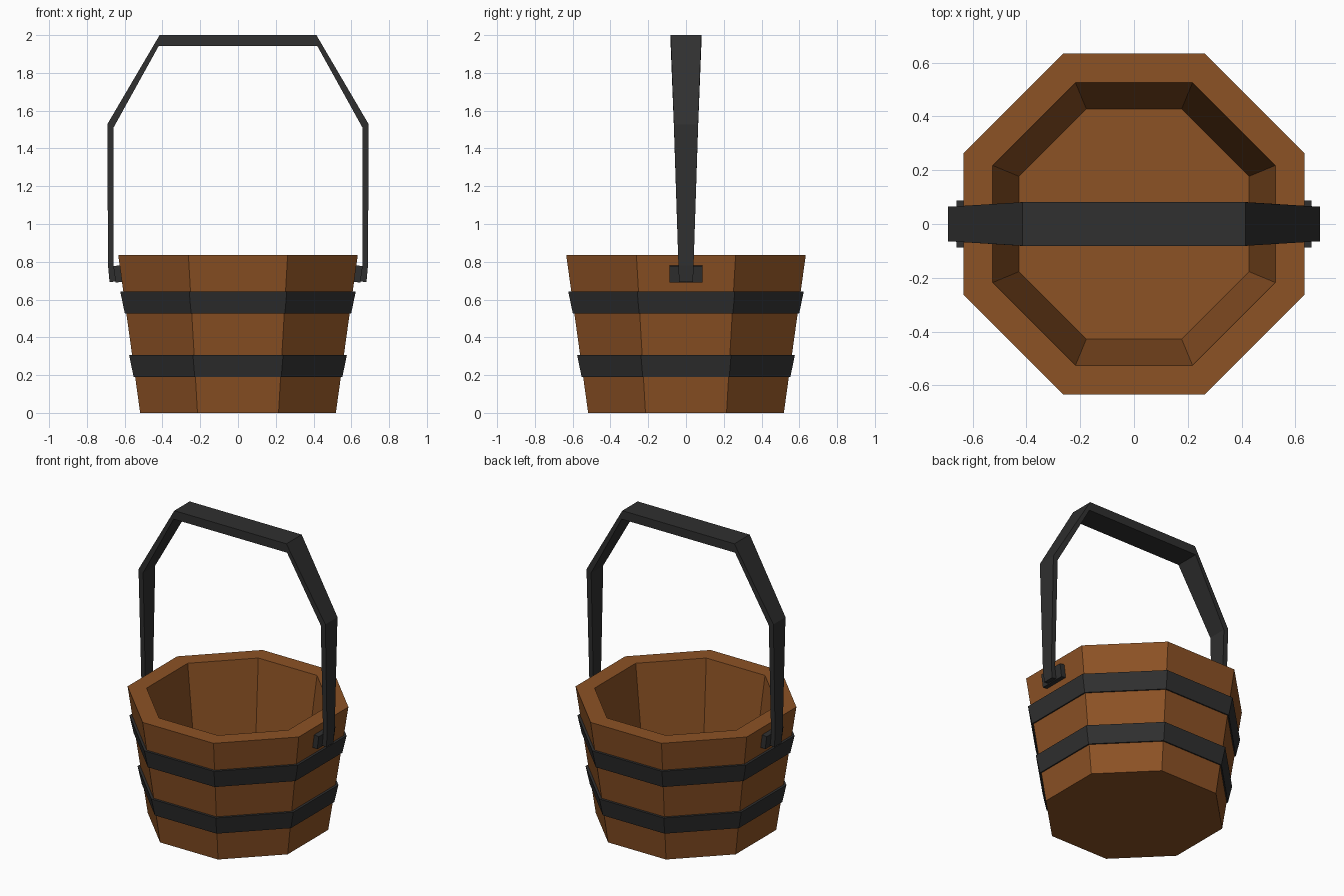
import bpy, bmesh, math
from mathutils import Matrix

if "Cube" in bpy.data.objects:
    bpy.data.objects.remove(bpy.data.objects["Cube"])

def material(name, rgb):
    m = bpy.data.materials.new(name)
    m.diffuse_color = (*rgb, 1)
    m.use_nodes = True
    m.node_tree.nodes["Principled BSDF"].inputs["Base Color"].default_value = m.diffuse_color
    return m

wood = material("brown wood", (0.262, 0.084, 0.018))
iron = material("dark iron", (0.029, 0.029, 0.029))

def finish(bm, name, mat):
    bmesh.ops.recalc_face_normals(bm, faces=bm.faces)
    me = bpy.data.meshes.new(name)
    bm.to_mesh(me)
    bm.free()
    me.materials.append(mat)
    ob = bpy.data.objects.new(name, me)
    bpy.context.collection.objects.link(ob)
    return ob

def octagon_lathe(name, profile, mat, closed):
    """Sweep (apothem, z) points round eight flat sides; open profiles get end caps."""
    bm = bmesh.new()
    rings = []
    for a, z in profile:
        r = a / math.cos(math.pi / 8)
        rings.append([bm.verts.new((r * math.cos((k + .5) * math.pi / 4),
                                    r * math.sin((k + .5) * math.pi / 4), z)) for k in range(8)])
    pairs = list(zip(rings, rings[1:]))
    if closed:
        pairs.append((rings[-1], rings[0]))
    else:
        bm.faces.new(rings[0])
        bm.faces.new(rings[-1])
    for p, q in pairs:
        for k in range(8):
            j = (k + 1) % 8
            bm.faces.new((p[k], p[j], q[j], q[k]))
    return finish(bm, name, mat)

Z_TOP, A_BOT, A_TOP = 0.835, 0.518, 0.634

def wall(z):
    return A_BOT + (A_TOP - A_BOT) * z / Z_TOP

# Tapered tub: outer wall, rim, inner wall and floor
octagon_lathe("bucket_tub", [(A_BOT, 0), (A_TOP, Z_TOP), (0.525, Z_TOP), (0.427, 0.06)], wood, False)

# Two iron hoops
for name, z0, z1 in (("lower_hoop", 0.19, 0.307), ("upper_hoop", 0.525, 0.642)):
    octagon_lathe(name, [(wall(z0) - .02, z0), (wall(z0) + .008, z0),
                         (wall(z1) + .016, z1), (wall(z1) - .02, z1)], iron, True)

# Handle: strip following (outer x, outer z, inner x, inner z, half width), mirrored
half = [(0.680, 0.692, 0.648, 0.696, 0.037),
        (0.688, 0.780, 0.658, 0.780, 0.040),
        (0.692, 1.528, 0.658, 1.512, 0.064),
        (0.415, 2.000, 0.420, 1.942, 0.081)]
path = half + [(-xo, zo, -xi, zi, w) for xo, zo, xi, zi, w in reversed(half)]
bm = bmesh.new()
loops = [[bm.verts.new(c) for c in ((xo, -w, zo), (xo, w, zo), (xi, w, zi), (xi, -w, zi))]
         for xo, zo, xi, zi, w in path]
bm.faces.new(loops[0])
bm.faces.new(loops[-1])
for p, q in zip(loops, loops[1:]):
    for k in range(4):
        j = (k + 1) % 4
        bm.faces.new((p[k], p[j], q[j], q[k]))
finish(bm, "handle", iron)

# Brackets leaning with the wall
lean = math.atan((A_TOP - A_BOT) / Z_TOP)
for side, name in ((1, "right_bracket"), (-1, "left_bracket")):
    bm = bmesh.new()
    bmesh.ops.create_cube(bm, size=1, matrix=Matrix.Translation((side * 0.633, 0, 0.736))
                          @ Matrix.Rotation(side * lean, 4, 'Y')
                          @ Matrix.Diagonal((0.042, 0.176, 0.088, 1)))
    finish(bm, name, iron)
